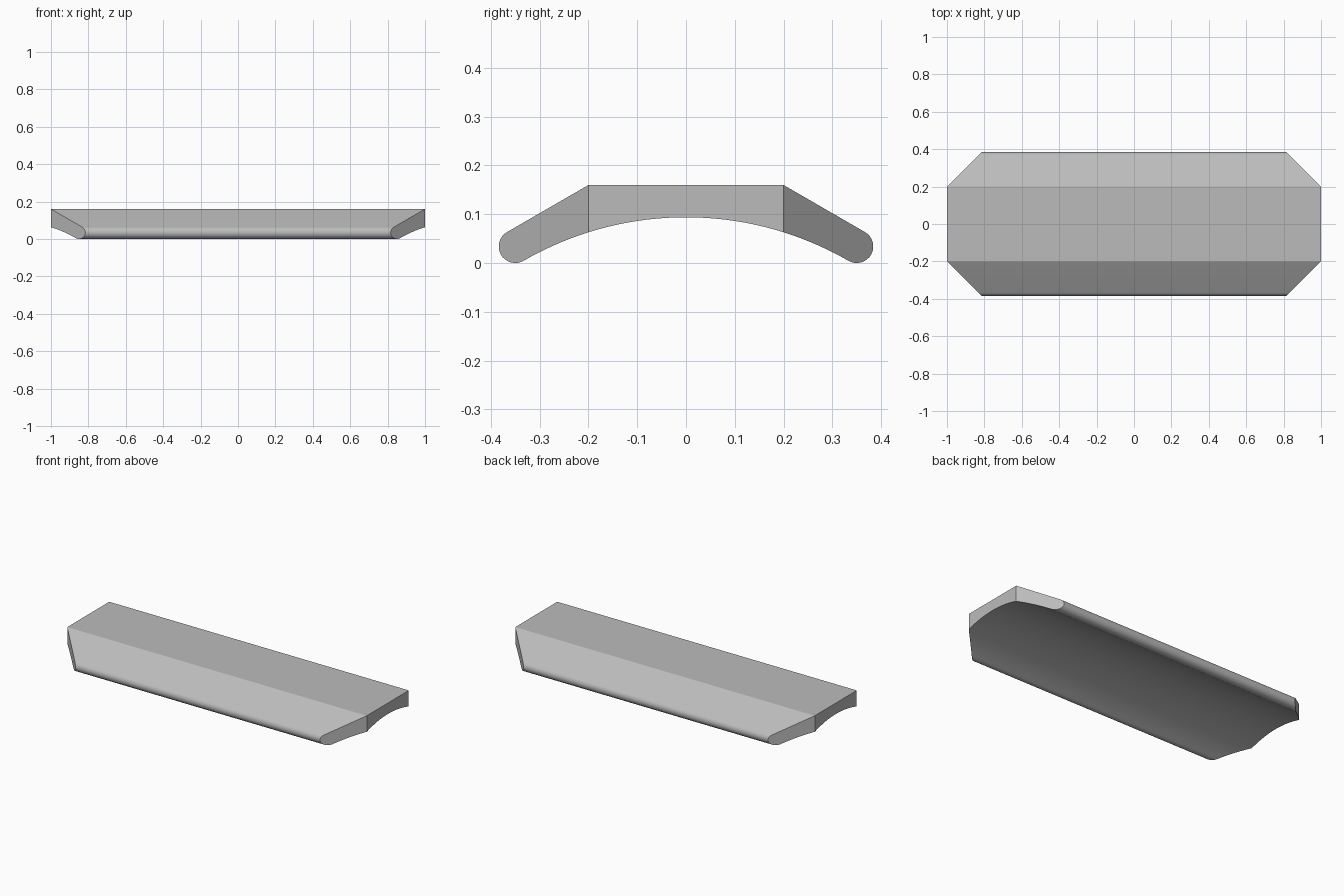
import bpy, bmesh
from math import asin, sin, cos, radians

cube = bpy.data.objects.get("Cube")
if cube:
    bpy.data.objects.remove(cube, do_unlink=True)

RIDGE, TOP = 0.2, 0.16           # half width and height of the flat top
LIP_Y, LIP_R = 0.35, 0.034       # rounded long edges
ARCH_R = 0.666                   # hollow underside
ARCH_Z = LIP_R - (LIP_R + ARCH_R) * cos(radians(30))


def arch(a):
    return ARCH_R * sin(a), ARCH_Z + ARCH_R * cos(a)


# Half of the cross-section, from the ridge round the lip to the arch centre
half = [(RIDGE, TOP)]
for i in range(17):
    a = radians(60 - i * 180 / 16)
    half.append((LIP_Y + LIP_R * cos(a), LIP_R + LIP_R * sin(a)))
split = asin(RIDGE / ARCH_R)
half += [arch(radians(30) + (split - radians(30)) * i / 8) for i in range(1, 9)]
corner = len(half) - 1           # underside point below the ridge
half += [arch(split * (1 - i / 10)) for i in range(1, 11)]
section = half + [(-y, z) for y, z in reversed(half[:-1])]
count = len(section)

# Sweep along x, with the four corners cut at 45 degrees
bm = bmesh.new()
ends = []
for side in (-1, 1):
    ends.append([bm.verts.new((side * min(1, 1 + RIDGE - abs(y)), y, z))
                 for y, z in section])
left, right = ends
for i in range(count):
    j = (i + 1) % count
    bm.faces.new((left[i], left[j], right[j], right[i]))

# Each end is a straight cap between two angled caps
for ring in ends:
    bm.faces.new(ring[:corner + 1])
    bm.faces.new(ring[count - 1 - corner:])
    bm.faces.new([ring[0]] + ring[corner:count - corner] + [ring[-1]])
bmesh.ops.recalc_face_normals(bm, faces=bm.faces)

mesh = bpy.data.meshes.new("arched_slab")
bm.to_mesh(mesh)
bm.free()
slab = bpy.data.objects.new("arched_slab", mesh)
bpy.context.collection.objects.link(slab)

# Plain grey finish
grey = bpy.data.materials.new("plain_grey")
grey.use_nodes = True
colour = (0.5, 0.5, 0.5, 1)
grey.diffuse_color = colour
grey.node_tree.nodes["Principled BSDF"].inputs["Base Color"].default_value = colour
mesh.materials.append(grey)

# Smooth curves, crisp ridges and end edges
bpy.context.view_layer.objects.active = slab
slab.select_set(True)
bpy.ops.object.shade_smooth_by_angle(angle=radians(25))
